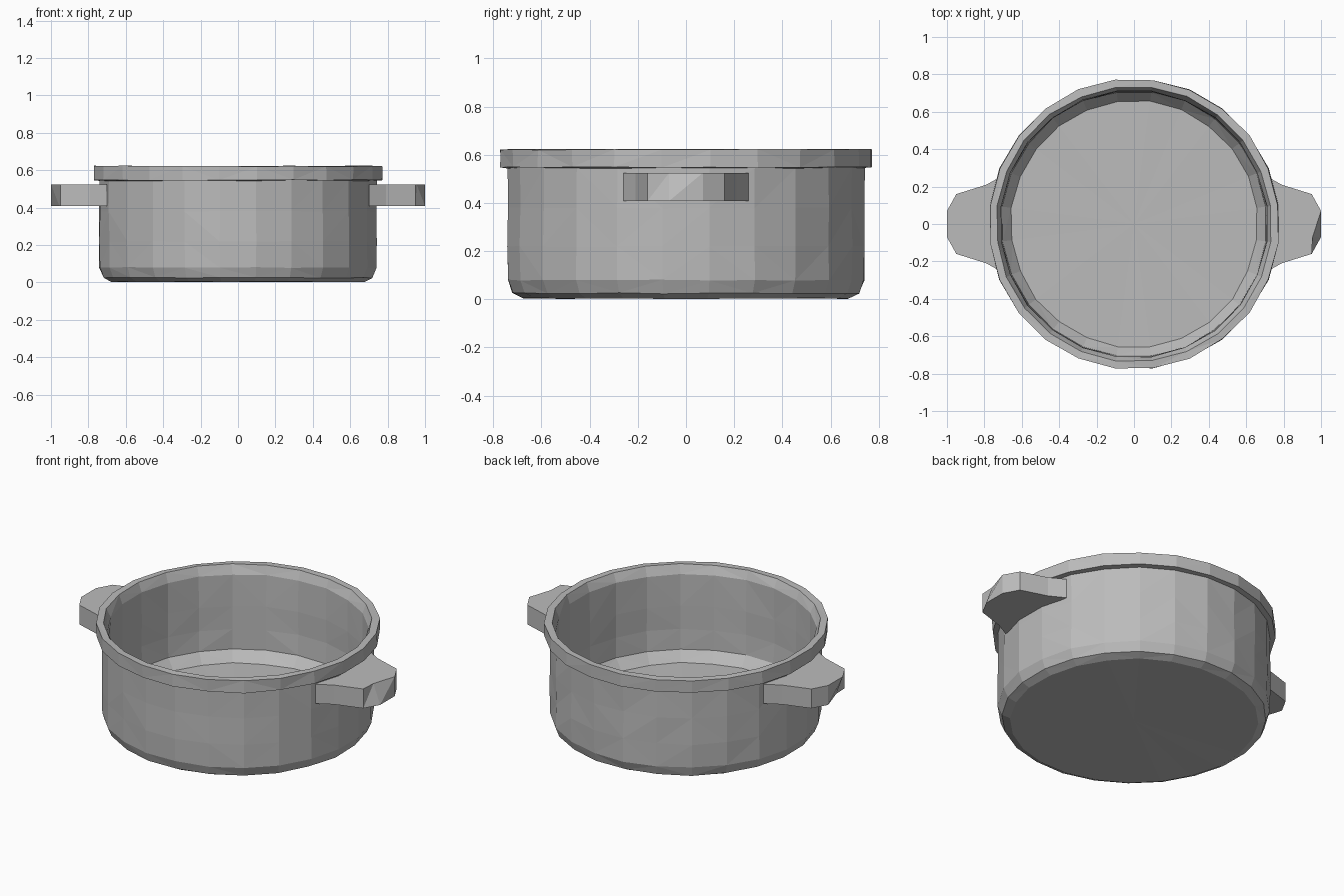
import bpy, bmesh, math, random

random.seed(4)
if "Cube" in bpy.data.objects:
    bpy.data.objects.remove(bpy.data.objects["Cube"])

grey = bpy.data.materials.new("plain grey")
grey.use_nodes = True
grey.diffuse_color = (0.5, 0.5, 0.5, 1)
grey.node_tree.nodes["Principled BSDF"].inputs["Base Color"].default_value = (0.5, 0.5, 0.5, 1)


def finish(bm, name):
    """Turn a bmesh into a flat-shaded grey object."""
    bmesh.ops.recalc_face_normals(bm, faces=bm.faces)
    mesh = bpy.data.meshes.new(name)
    bm.to_mesh(mesh)
    bm.free()
    mesh.materials.append(grey)
    obj = bpy.data.objects.new(name, mesh)
    bpy.context.collection.objects.link(obj)
    return obj


def lathe(profile, sides, wobble):
    """Spin (radius, height) points into rings, slightly hand-worn."""
    bm = bmesh.new()
    rings = []
    for r, z in profile:
        ring = []
        for i in range(sides):
            a = math.tau * (i + 0.5) / sides
            rr = r + random.uniform(-wobble, wobble)
            zz = z + random.uniform(-wobble, wobble) * 0.8
            ring.append(bm.verts.new((rr * math.cos(a), rr * math.sin(a), zz)))
        rings.append(ring)
    for low, high in zip(rings, rings[1:]):
        for i in range(sides):
            j = (i + 1) % sides
            bm.faces.new((low[i], low[j], high[j], high[i]))
    # close the underside and the inner floor
    for ring, height in ((rings[0], 0.003), (rings[-1], profile[-1][1])):
        hub = bm.verts.new((0, 0, height))
        for i in range(sides):
            bm.faces.new((ring[i], ring[(i + 1) % sides], hub))
    bmesh.ops.triangulate(bm, faces=bm.faces)
    return bm


# Pot: underside, bevelled foot, outer wall, rim band, inner wall, floor
pot_profile = [
    (0.68, 0.004), (0.725, 0.025), (0.746, 0.08), (0.746, 0.22), (0.746, 0.38),
    (0.746, 0.545), (0.777, 0.547), (0.777, 0.622), (0.737, 0.622),
    (0.715, 0.57), (0.715, 0.38), (0.715, 0.24), (0.71, 0.12), (0.66, 0.06),
]
finish(lathe(pot_profile, 24, 0.003), "pot_body")

# Side handles: tapered lugs with a chipped corner at each tip
half_outline = [(0.72, 0.1), (0.70, 0.26), (0.79, 0.21), (0.95, 0.16), (1.0, 0.07)]
outline = half_outline + [(x, -y) for x, y in reversed(half_outline)]
BOTTOM, TOP = 0.408, 0.525


def handle(name, side, chip_top):
    bm = bmesh.new()
    base = bm.faces.new([bm.verts.new((side * x, y, BOTTOM)) for x, y in outline])
    top = bmesh.ops.extrude_face_region(bm, geom=[base])
    for v in top["geom"]:
        if isinstance(v, bmesh.types.BMVert):
            v.co.z = TOP
    chip_z = TOP if chip_top else BOTTOM
    for v in bm.verts:
        if abs(v.co.x) > 0.99 and v.co.y < 0 and abs(v.co.z - chip_z) < 0.01:
            v.co.x -= side * 0.045
    bmesh.ops.triangulate(bm, faces=[f for f in bm.faces if len(f.verts) == 4])
    return finish(bm, name)


handle("left_handle", 1, True)
handle("right_handle", -1, False)
